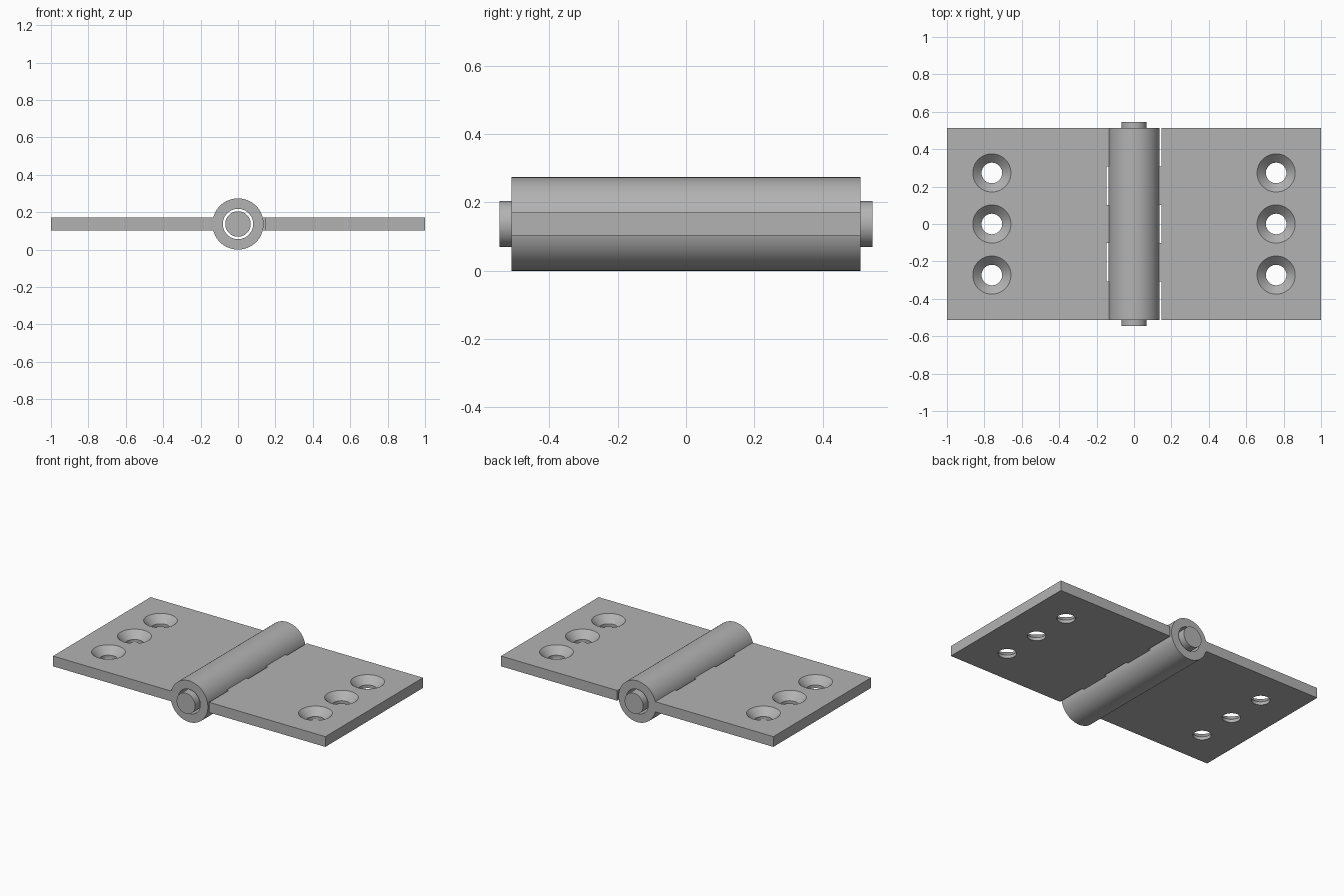
import bpy
import bmesh
from math import cos, sin, tau

if "Cube" in bpy.data.objects:
    bpy.data.objects.remove(bpy.data.objects["Cube"], do_unlink=True)

AXIS_Z = 0.137          # pin axis height, also the knuckle radius
BORE, PIN = 0.081, 0.068
HALF = 0.512            # half length of the barrel and leaves
STEP = HALF * 2 / 5     # length of one knuckle
THICK = 0.068
GAP_X = 0.147           # inner edge of a leaf, clear of the other's knuckles
SEGMENTS = 64

steel = bpy.data.materials.new("grey_steel")
steel.use_nodes = True
steel.diffuse_color = (0.45, 0.45, 0.45, 1)
steel.node_tree.nodes["Principled BSDF"].inputs["Base Color"].default_value = steel.diffuse_color


def finish(name, bm):
    """Turn a bmesh into a steel object."""
    bmesh.ops.recalc_face_normals(bm, faces=bm.faces)
    mesh = bpy.data.meshes.new(name)
    bm.to_mesh(mesh)
    bm.free()
    mesh.materials.append(steel)
    obj = bpy.data.objects.new(name, mesh)
    bpy.context.collection.objects.link(obj)
    return obj


def smooth(obj):
    bpy.ops.object.select_all(action="DESELECT")
    obj.select_set(True)
    bpy.context.view_layer.objects.active = obj
    bpy.ops.object.shade_smooth_by_angle(angle=0.6)


def lathe(bm, profile, place, closed):
    """Revolve (radius, height) points; place maps u, v, height to a position."""
    rings = []
    for r, h in profile:
        rings.append([bm.verts.new(place(r * cos(tau * i / SEGMENTS), r * sin(tau * i / SEGMENTS), h))
                      for i in range(SEGMENTS)])
    pairs = list(zip(rings, rings[1:]))
    if closed:
        pairs.append((rings[-1], rings[0]))
    else:
        bm.faces.new(rings[0])
        bm.faces.new(rings[-1])
    for a, b in pairs:
        for i in range(SEGMENTS):
            j = (i + 1) % SEGMENTS
            bm.faces.new((a[i], a[j], b[j], b[i]))


def along_pin(u, v, h):
    return (u, h, AXIS_Z + v)


def make_leaf(name, side, tabs):
    """Plate with tabs reaching into its own knuckles and countersunk holes."""
    bottom, top = AXIS_Z - THICK / 2, AXIS_Z + THICK / 2
    outline = [(1, HALF), (1, -HALF)]
    for k in range(5):
        x = 0.11 if k in tabs else GAP_X
        outline += [(x, -HALF + k * STEP), (x, -HALF + (k + 1) * STEP)]
    bm = bmesh.new()
    face = bm.faces.new([bm.verts.new((side * x, y, bottom)) for x, y in outline])
    ext = bmesh.ops.extrude_face_region(bm, geom=[face])
    for v in ext["geom"]:
        if isinstance(v, bmesh.types.BMVert):
            v.co.z = top
    leaf = finish(name, bm)

    # screw hole cutter
    bm = bmesh.new()
    profile = [(0.055, bottom - 0.05), (0.055, top - 0.047), (0.102, top), (0.102, top + 0.05)]
    for y in (-0.273, 0, 0.273):
        lathe(bm, profile, lambda u, v, h: (side * 0.76 + u, y + v, h), False)
    cutter = finish(name + "_hole_cutter", bm)
    cutter.hide_render = True
    mod = leaf.modifiers.new("screw_holes", "BOOLEAN")
    mod.operation = "DIFFERENCE"
    mod.solver = "EXACT"
    mod.object = cutter
    bpy.ops.object.select_all(action="DESELECT")
    leaf.select_set(True)
    bpy.context.view_layer.objects.active = leaf
    bpy.ops.object.modifier_apply(modifier=mod.name)
    bpy.data.objects.remove(cutter, do_unlink=True)
    smooth(leaf)

    # knuckles carried by this leaf
    for k in tabs:
        y0, y1 = -HALF + k * STEP, -HALF + (k + 1) * STEP
        bm = bmesh.new()
        lathe(bm, [(BORE, y0), (AXIS_Z, y0), (AXIS_Z, y1), (BORE, y1)], along_pin, True)
        smooth(finish(f"{name}_knuckle_{k + 1}", bm))


make_leaf("right_leaf", -1, (0, 2, 4))
make_leaf("left_leaf", 1, (1, 3))

# hinge pin
bm = bmesh.new()
lathe(bm, [(PIN, -0.546), (PIN, 0.546)], along_pin, False)
smooth(finish("hinge_pin", bm))
